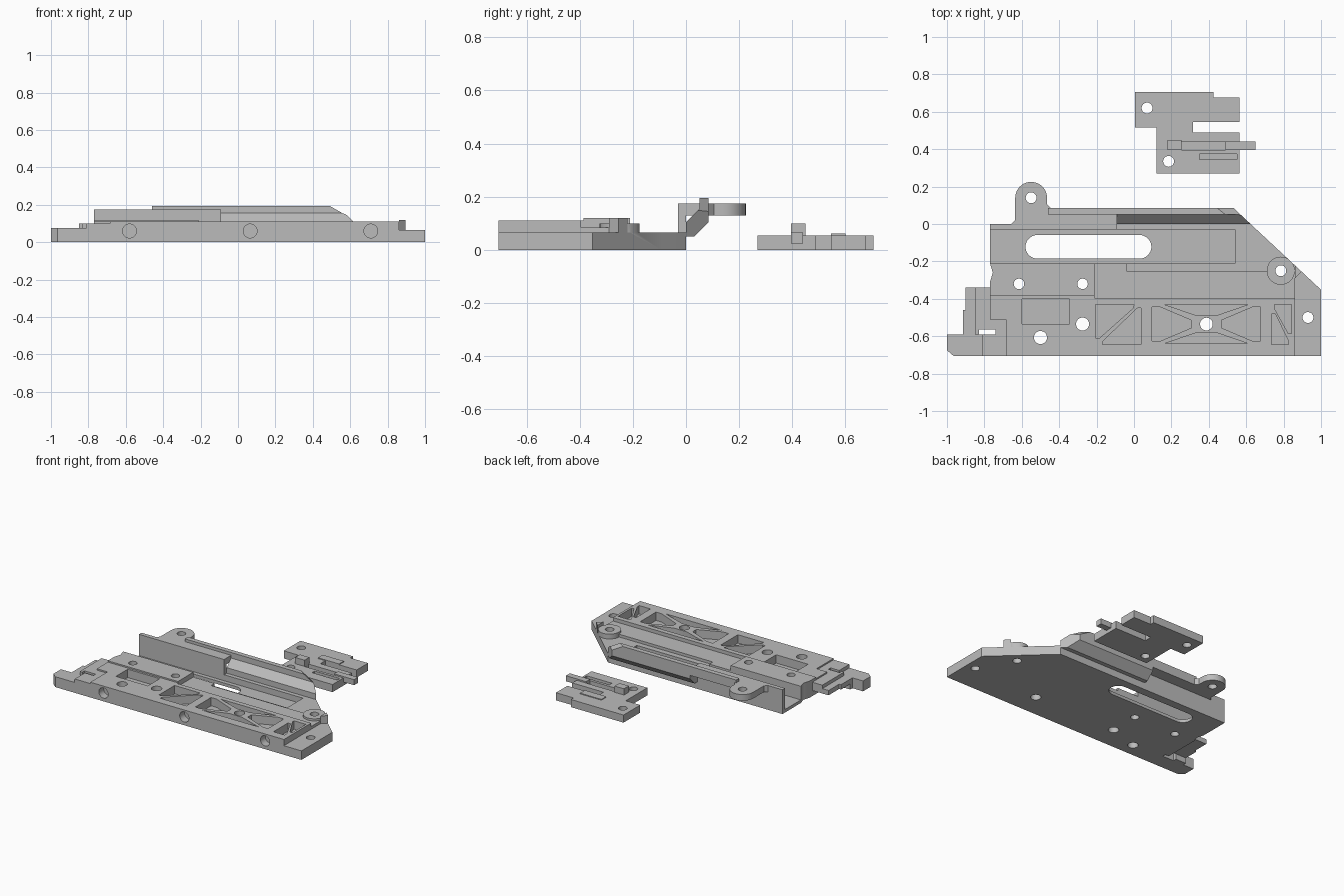
import bpy, bmesh, math

grey = bpy.data.materials.new("plain_grey")
grey.diffuse_color = (0.5, 0.5, 0.5, 1)


def prism(name, pts, lo, hi, axis="z"):
    """Extrude a closed outline along z (x,y points), x (y,z points) or y (x,z points)."""
    place = {"z": lambda a, b, h: (a, b, h),
             "x": lambda a, b, h: (h, a, b),
             "y": lambda a, b, h: (a, h, b)}[axis]
    bm = bmesh.new()
    face = bm.faces.new([bm.verts.new(place(a, b, lo)) for a, b in pts])
    new = bmesh.ops.extrude_face_region(bm, geom=[face])["geom"]
    bmesh.ops.translate(bm, verts=[v for v in new if isinstance(v, bmesh.types.BMVert)],
                        vec=place(0, 0, hi - lo))
    bmesh.ops.recalc_face_normals(bm, faces=bm.faces)
    me = bpy.data.meshes.new(name)
    bm.to_mesh(me)
    bm.free()
    me.materials.append(grey)
    ob = bpy.data.objects.new(name, me)
    bpy.context.collection.objects.link(ob)
    return ob


def rect(x0, x1, y0, y1):
    return [(x0, y0), (x1, y0), (x1, y1), (x0, y1)]


def box(name, x0, x1, y0, y1, z0, z1):
    return prism(name, rect(x0, x1, y0, y1), z0, z1)


def arc(cx, cy, r, a0=0, a1=360, n=32):
    full = a1 - a0 == 360
    angles = [math.radians(a0 + (a1 - a0) * i / n) for i in range(n if full else n + 1)]
    return [(cx + r * math.cos(a), cy + r * math.sin(a)) for a in angles]


def combine(ob, tool, op="DIFFERENCE"):
    mod = ob.modifiers.new("shape", "BOOLEAN")
    mod.operation, mod.solver, mod.object = op, "EXACT", tool
    bpy.context.view_layer.objects.active = ob
    bpy.ops.object.modifier_apply(modifier=mod.name)
    bpy.data.objects.remove(tool)


def cut(ob, pts, lo, hi=0.4, axis="z"):
    combine(ob, prism("cutter", pts, lo, hi, axis))


def smooth(ob):
    bpy.ops.object.select_all(action="DESELECT")
    ob.select_set(True)
    bpy.context.view_layer.objects.active = ob
    bpy.ops.object.shade_smooth_by_angle(angle=math.radians(30))


# Everything beyond the slanted rear right edge
beyond = [(0.53, 0.0875), (1.2, -0.5385), (1.5, 0.5), (0.53, 0.5)]

# Base plate
base = prism("base_plate", [
    (-1, -0.59), (-1, -0.675), (-0.965, -0.705), (1, -0.705), (1, -0.35), (0.623, 0),
    (-0.77, 0), (-0.77, -0.21), (-0.755, -0.26), (-0.77, -0.31), (-0.77, -0.34),
    (-0.9, -0.34), (-0.9, -0.46), (-0.915, -0.46), (-0.915, -0.59)], 0, 0.12)

# Stepped top levels: x0, x1, y0, y1, remaining height
for x0, x1, y0, y1, h in [
        (-0.77, 1.1, -0.8, -0.385, 0.11),
        (-0.21, 0.86, -0.395, -0.21, 0.085),
        (-0.04, 0.86, -0.25, -0.2, 0.065),
        (-0.9, 1.1, -0.21, 0.1, 0.065),
        (-0.9, 0.54, -0.21, -0.03, 0.022),
        (-1.1, -0.685, -0.8, -0.51, 0.1),
        (-1.1, -0.77, -0.52, -0.3, 0.1),
        (-1.1, -0.81, -0.8, -0.59, 0.075),
        (-1.1, -0.85, -0.6, -0.3, 0.075)]:
    cut(base, rect(x0, x1, y0, y1), h)
cut(base, [(0.86, -0.8), (1.1, -0.8), (1.1, -0.1), (0.9, -0.25), (0.86, -0.29)], 0.065)

# Left latch: raised arm and thin gap
cut(base, rect(-1.1, -0.77, -0.565, -0.3), -0.1, 0.04)
cut(base, rect(-0.83, -0.74, -0.59, -0.565), -0.1)

# Long rounded slot
cut(base, arc(0.03, -0.122, 0.063, -90, 90, 16) + arc(-0.517, -0.122, 0.063, 90, 270, 16), -0.1)

# Corner boss
combine(base, prism("boss", arc(0.785, -0.25, 0.075), 0.04, 0.1), "UNION")
cut(base, beyond, -0.1)

# Lightening pockets
cx = 0.387
side = [(-0.29, -0.445), (-0.29, -0.625), (-0.245, -0.625), (-0.08, -0.555),
        (-0.08, -0.515), (-0.245, -0.445)]
top = [(-0.225, -0.43), (0.225, -0.43), (0.05, -0.49), (-0.05, -0.49)]
pockets = [
    rect(-0.6, -0.345, -0.535, -0.4),
    [(-0.205, -0.43), (0, -0.43), (-0.005, -0.45), (-0.185, -0.61), (-0.205, -0.61)],
    [(0.038, -0.45), (0.038, -0.645), (-0.17, -0.645), (-0.165, -0.625), (0.018, -0.45)],
    [(0.735, -0.48), (0.735, -0.645), (0.825, -0.645), (0.825, -0.625), (0.755, -0.48)],
    [(0.843, -0.43), (0.75, -0.43), (0.75, -0.45), (0.825, -0.585), (0.843, -0.585)]]
for s in (-1, 1):
    pockets.append([(cx + s * x, y) for x, y in side])
    pockets.append([(cx + x, -0.535 + s * (y + 0.535)) for x, y in top])
for p in pockets:
    cut(base, p, 0.05)

# Through holes
for x, y, r in [(-0.615, -0.32, 0.028), (-0.275, -0.32, 0.028), (-0.275, -0.535, 0.035),
                (-0.5, -0.607, 0.035), (cx, -0.535, 0.034), (0.93, -0.5, 0.029),
                (0.785, -0.25, 0.029)]:
    cut(base, arc(x, y, r), -0.1)

# Blind holes in the front edge
for x in (-0.58, 0.065, 0.71):
    cut(base, arc(x, 0.06, 0.037), -0.8, -0.65, "y")
smooth(base)

# Rear wall, left half
box("rear_wall", -0.77, -0.09, -0.03, 0, 0.065, 0.175)

# Flange with the rounded mounting tab
flange = prism("mounting_flange", [(-0.09, 0), (-0.09, 0.085), (-0.445, 0.085), (-0.465, 0.105)]
               + arc(-0.55, 0.14, 0.085, 0, 180, 20) + [(-0.635, 0.02), (-0.655, 0)],
               0.13, 0.175)
cut(flange, arc(-0.55, 0.14, 0.029), 0)
smooth(flange)
box("flange_ridge", -0.46, -0.09, 0.05, 0.085, 0.175, 0.195)

# Sloped rail, right half
rail = prism("sloped_rail", [(0, 0.05), (0.03, 0.05), (0.085, 0.105), (0.085, 0.195),
                             (0.05, 0.195), (0.05, 0.155), (0, 0.105)], -0.09, 0.75, "x")
cut(rail, beyond, -0.1)
# Bevel on the rail's tip
bm = bmesh.new()
bm.from_mesh(rail.data)
geom = bm.verts[:] + bm.edges[:] + bm.faces[:]
res = bmesh.ops.bisect_plane(bm, geom=geom, dist=1e-5, plane_co=(0.47, 0.065, 0.195),
                             plane_no=(0.4, 0.5, 0.7), clear_outer=True)
rim = [e for e in res["geom_cut"] if isinstance(e, bmesh.types.BMEdge)]
bmesh.ops.holes_fill(bm, edges=rim)
bmesh.ops.recalc_face_normals(bm, faces=bm.faces)
bm.to_mesh(rail.data)
bm.free()

# Loose latch plate
latch = prism("latch_plate", [
    (0.005, 0.705), (0.425, 0.705), (0.425, 0.675), (0.565, 0.675), (0.565, 0.545),
    (0.315, 0.545), (0.315, 0.49), (0.565, 0.49), (0.565, 0.27), (0.12, 0.27),
    (0.12, 0.515), (0.005, 0.515)], 0, 0.055)
cut(latch, rect(0.255, 0.7, 0.395, 0.44), 0.025)
cut(latch, rect(0.35, 0.55, 0.345, 0.375), 0.025)
for x, y in [(0.07, 0.62), (0.185, 0.335)]:
    cut(latch, arc(x, y, 0.029), -0.1)
smooth(latch)
box("latch_rib", 0.255, 0.425, 0.545, 0.6, 0.055, 0.061)
box("latch_stop", 0.18, 0.255, 0.395, 0.45, 0.055, 0.1)
box("latch_bar", 0.49, 0.65, 0.395, 0.44, 0.025, 0.065)
